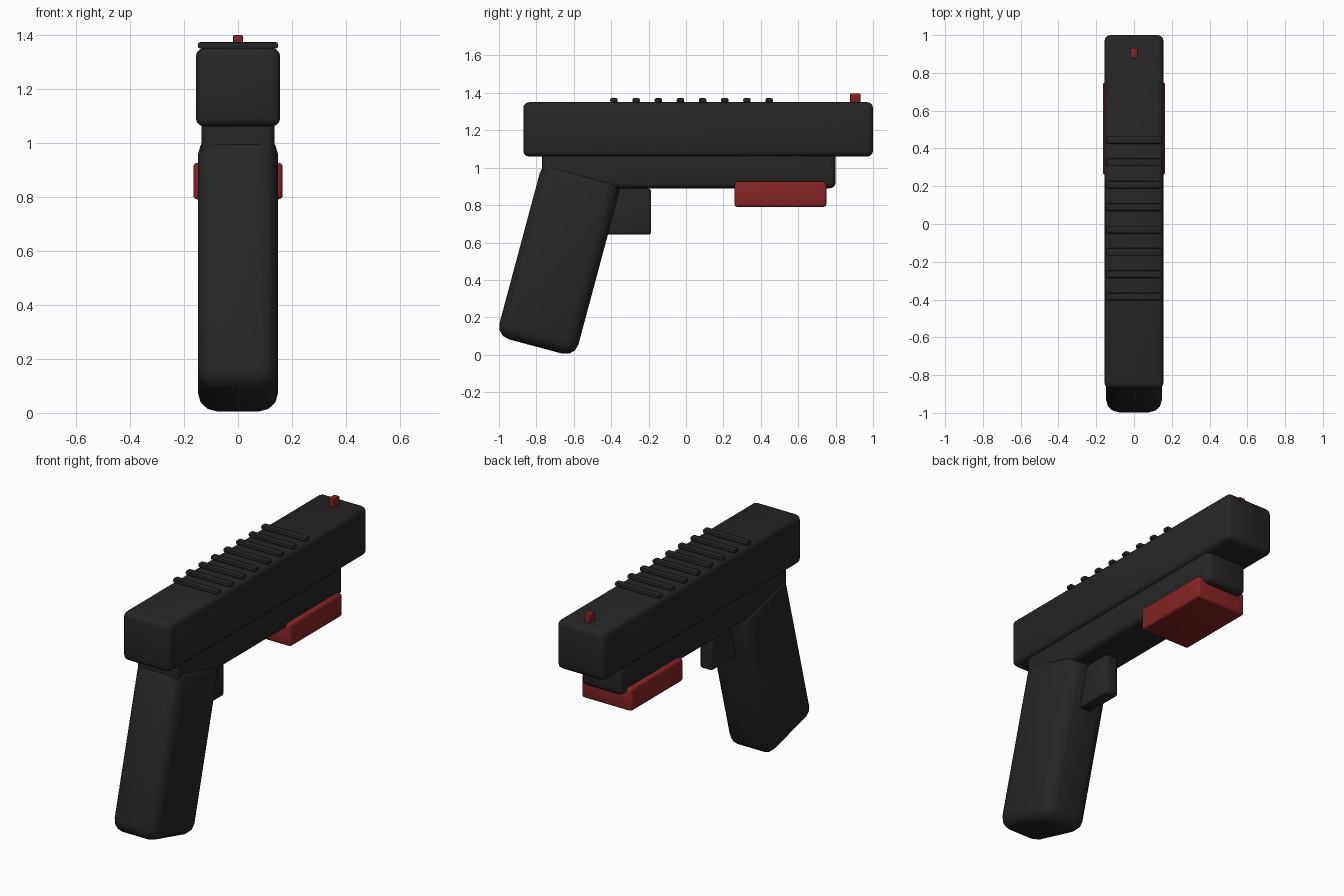
import bpy
import math

default = bpy.data.objects.get("Cube")
if default:
    bpy.data.objects.remove(default, do_unlink=True)


def make_material(name, rgb):
    mat = bpy.data.materials.new(name)
    mat.use_nodes = True
    colour = (*rgb, 1.0)
    mat.diffuse_color = colour
    bsdf = next(n for n in mat.node_tree.nodes if n.type == 'BSDF_PRINCIPLED')
    bsdf.inputs["Base Color"].default_value = colour
    return mat


black = make_material("matte black", (0.019, 0.019, 0.019))
red = make_material("dark red", (0.235, 0.017, 0.018))


def rounded_box(name, centre, size, bevel, mat, tilt=0.0, segments=3):
    """Bevelled, smooth-shaded box, optionally tilted about the x axis."""
    bpy.ops.mesh.primitive_cube_add(size=1, location=centre)
    obj = bpy.context.object
    obj.name = name
    obj.scale = size
    bpy.ops.object.transform_apply(location=False, rotation=False, scale=True)
    obj.rotation_euler.x = math.radians(tilt)
    mod = obj.modifiers.new("Rounded edges", 'BEVEL')
    mod.width = bevel
    mod.segments = segments
    bpy.ops.object.modifier_apply(modifier=mod.name)
    bpy.ops.object.shade_smooth_by_angle(angle=math.radians(40))
    obj.data.materials.append(mat)
    return obj


# Main body: slide on top, narrower frame beneath
rounded_box("slide", (0, 0.065, 1.205), (0.312, 1.87, 0.29), 0.03, black)
rounded_box("frame", (0, 0.015, 1.0), (0.27, 1.57, 0.22), 0.03, black)

# Raked grip and trigger block
rounded_box("grip", (0, -0.678, 0.515), (0.296, 0.437, 0.975), 0.07, black, tilt=-15)
rounded_box("trigger", (0, -0.31, 0.765), (0.08, 0.245, 0.245), 0.012, black)

# Red module under the barrel end
rounded_box("underbarrel_module", (0, 0.505, 0.858), (0.33, 0.49, 0.135), 0.014, red)

# Cross ribs along the top of the slide
for i in range(8):
    rounded_box(f"slide_rib_{i + 1}", (0, -0.385 + i * 0.1185, 1.36),
                (0.296, 0.04, 0.024), 0.008, black, segments=2)

# Front sight
rounded_box("front_sight", (0, 0.905, 1.368), (0.038, 0.055, 0.06), 0.006, red, segments=2)
